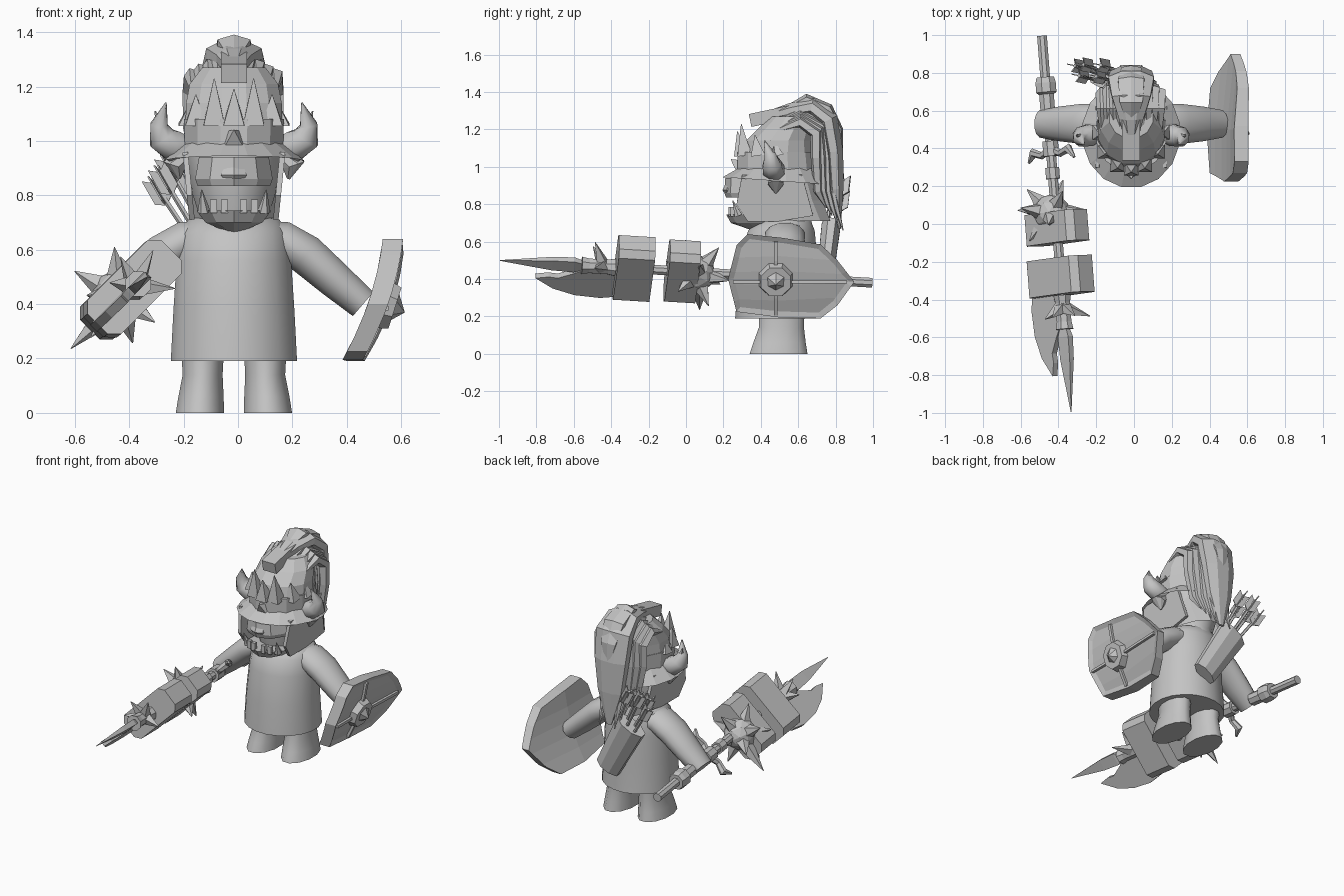
import bpy, bmesh, math
from mathutils import Vector, Matrix

cube = bpy.data.objects.get("Cube")
if cube:
    bpy.data.objects.remove(cube, do_unlink=True)

grey = bpy.data.materials.new("plain_grey")
grey.use_nodes = True
GREY = (0.55, 0.55, 0.55, 1)
grey.diffuse_color = GREY
grey.node_tree.nodes["Principled BSDF"].inputs["Base Color"].default_value = GREY

CX = -0.015          # the figure's own centre line
WORLD = Matrix.Identity(4)


def finish(name, bm, frame=WORLD, smooth=False):
    bmesh.ops.transform(bm, matrix=frame, verts=bm.verts)
    bmesh.ops.recalc_face_normals(bm, faces=bm.faces)
    mesh = bpy.data.meshes.new(name)
    bm.to_mesh(mesh)
    bm.free()
    mesh.materials.append(grey)
    obj = bpy.data.objects.new(name, mesh)
    bpy.context.collection.objects.link(obj)
    if smooth:
        bpy.ops.object.select_all(action='DESELECT')
        obj.select_set(True)
        bpy.context.view_layer.objects.active = obj
        bpy.ops.object.shade_smooth_by_angle(angle=math.radians(45))


def tube(name, path, radii, sides=8, ref=(1, 0, 0), frame=WORLD, smooth=False, cap=True, level=False):
    """Loft along a path; each radius is one number or (along ref, across ref)."""
    bm = bmesh.new()
    pts, rings = [Vector(p) for p in path], []
    for i, p in enumerate(pts):
        t = (pts[min(i + 1, len(pts) - 1)] - pts[max(i - 1, 0)]).normalized()
        if level:
            t = Vector((0, 0, 1))
        across = t.cross(Vector(ref)).normalized()
        along = across.cross(t)
        r = radii[i]
        a, b = r if isinstance(r, tuple) else (r, r)
        ring = []
        for k in range(sides):
            ang = math.tau * (k + 0.5) / sides
            ring.append(bm.verts.new(p + along * a * math.cos(ang) + across * b * math.sin(ang)))
        rings.append(ring)
    for lo, hi in zip(rings, rings[1:]):
        for k in range(sides):
            n = (k + 1) % sides
            bm.faces.new((lo[k], lo[n], hi[n], hi[k]))
    if cap:
        bm.faces.new(rings[0])
        bm.faces.new(rings[-1])
    finish(name, bm, frame, smooth)


def stack(name, rows, sides=12, smooth=False, cap=True):
    """Level rings on the centre line: (y, z, half width, half depth)."""
    tube(name, [(CX, y, z) for y, z, w, d in rows], [(w, d) for y, z, w, d in rows],
         sides, smooth=smooth, cap=cap, level=True)


def spike(name, base, tip, r, sides=4, frame=WORLD):
    d = Vector(tip) - Vector(base)
    ref = (0, 1, 0) if abs(d.y) < 0.8 * d.length else (1, 0, 0)
    tube(name, [base, tip], [r, 0.002], sides, ref, frame)


def box(name, centre, size, frame=WORLD, bevel=0):
    bm = bmesh.new()
    bmesh.ops.create_cube(bm, size=1)
    bmesh.ops.scale(bm, vec=size, verts=bm.verts)
    if bevel:
        edges = [e for e in bm.edges if abs(e.verts[0].co.z - e.verts[1].co.z) > 0.01]
        bmesh.ops.bevel(bm, geom=edges, offset=bevel, segments=1, affect='EDGES')
    bmesh.ops.translate(bm, vec=centre, verts=bm.verts)
    finish(name, bm, frame)


def plate(name, outline, thick, frame=WORLD):
    """Flat blade in local XZ, thick along Y."""
    bm = bmesh.new()
    face = bm.faces.new([bm.verts.new((x, -thick / 2, z)) for x, z in outline])
    ext = bmesh.ops.extrude_face_region(bm, geom=[face])['geom']
    bmesh.ops.translate(bm, vec=(0, thick, 0), verts=[v for v in ext if isinstance(v, bmesh.types.BMVert)])
    finish(name, bm, frame)


# Tunic, legs and arms
stack("tunic", [(.49, .19, .235, .23), (.49, .38, .225, .215), (.5, .56, .213, .2),
                (.51, .66, .2, .18), (.53, .71, .17, .14), (.55, .73, .1, .1)], 20, smooth=True)
stack("neck", [(.57, .68, .11, .11), (.55, .8, .11, .11)], smooth=True)
for side, label in ((-1, "right"), (1, "left")):
    x = CX + side * .115
    tube(label + "_leg", [(x + side * .01, .495, 0), (x + side * .006, .5, .06), (x, .51, .14), (x, .515, .3)],
         [(.092, .16), (.086, .145), (.076, .125), (.085, .125)], 12, smooth=True, level=True)
    tube(label + "_arm", [(CX + side * a, .53, z) for a, z in ((.08, .645), (.18, .632), (.265, .582), (.37, .49), (.475, .4))],
         [(.1, .066), (.11, .075), (.108, .077), (.095, .07), (.075, .06)], 12, (0, 1, 0), smooth=True)

# Head, muzzle, open jaw and teeth
stack("head", [(.5, .71, .125, .17), (.5, .8, .155, .19), (.5, .93, .175, .21), (.5, 1.02, .17, .2)], 14, smooth=True)
stack("muzzle", [(.38, .835, .14, .165), (.375, .86, .15, .17), (.375, .94, .135, .165)], 10)
stack("nose", [(.25, .84, .03, .03), (.235, .875, .055, .04), (.25, .93, .03, .03)], 6)
stack("lower_jaw", [(.4, .662, .02, .05), (.38, .7, .11, .14), (.375, .745, .145, .16)], 10)
for x in (-.075, -.035, .035, .075):
    box("tooth", (CX + x, .235 + 2.5 * x * x, .76), (.026, .022, .05))
for x in (-.11, .11):
    spike("tusk", (CX + x, .28, .74), (CX + x * 1.08, .25, .82), .024, 6)
for s in (-1, 1):
    plate("cheek_guard", [(.3, .96), (.62, .96), (.68, .74), (.5, .71), (.33, .71), (.27, .8)], .02,
          Matrix.Translation((CX + s * .155, 0, .72)) @ Matrix.Rotation(s * .1, 4, 'Y')
          @ Matrix.Translation((0, 0, -.72)) @ Matrix.Rotation(math.pi / 2, 4, 'Z'))

# Helmet: brim, dome, crown band with points, and neck guard
bm = bmesh.new()
inner, outer = [], []
for k in range(16):
    a = math.tau * (k + .5) / 16
    c, s = math.cos(a), math.sin(a)
    inner.append(bm.verts.new((CX + .18 * c, .49 + .21 * s, .995)))
    outer.append(bm.verts.new((CX + .262 * c, .48 + .29 * s, .925 - .02 * s)))
for k in range(16):
    bm.faces.new((inner[k], outer[k], outer[k - 1], inner[k - 1]))
bmesh.ops.solidify(bm, geom=bm.faces[:], thickness=.015)
finish("helmet_brim", bm)
stack("helmet_dome", [(.49, .95, .18, .21), (.49, 1.04, .185, .205), (.5, 1.14, .182, .185),
                      (.54, 1.21, .168, .155), (.57, 1.27, .12, .12)])
stack("crown_band", [(.49, .97, .188, .222), (.485, 1.08, .19, .216)])
stack("neck_guard", [(.57, .71, .15, .21), (.53, .82, .165, .205), (.5, .94, .17, .2)], cap=False)
for ang, height in ((180, .06), (212, .1), (244, .16), (270, .12), (296, .16), (328, .1), (0, .06)):
    px, py = math.cos(math.radians(ang)), math.sin(math.radians(ang))
    spike("crown_point", (CX + .165 * px, .485 + .19 * py, 1.06),
          (CX + .165 * px, .475 + .2 * py, 1.07 + height), .055)
spike("brow_peak", (CX, .31, .99), (CX, .24, 1.04), .07)
box("crest_holder", (0, 0, 0), (.095, .26, .07),
    Matrix.Translation((CX, .47, 1.275)) @ Matrix.Rotation(math.radians(12), 4, 'X'))

# Horned ear guards
for s in (-1, 1):
    def at(*pts):
        return [(CX + s * x, y, z) for x, y, z in pts]
    tube("horn", at((.16, .48, .97), (.22, .47, .98), (.265, .46, 1.01), (.275, .45, 1.06), (.25, .42, 1.14)),
         [.04, .062, .055, .034, .003], 8, (0, 1, 0), smooth=True)
    tube("ear_lobe", at((.17, .48, .95), (.22, .48, .91), (.2, .48, .86)), [.03, .045, .006], 8, (0, 1, 0))
    spike("horn_prong", at((.26, .46, 1.03))[0], at((.29, .47, 1.11))[0], .03, 5)

# Plume: one broad mass with loose strands on both sides
tube("plume", [(CX, y, z) for y, z in ((.44, 1.27), (.56, 1.3), (.67, 1.32), (.76, 1.25), (.79, 1.08), (.8, .88), (.82, .67))],
     [(.035, .03), (.07, .045), (.11, .055), (.13, .06), (.12, .055), (.09, .045), (.02, .008)], 8)
tube("plume_ridge", [(CX, y, z) for y, z in ((.52, 1.3), (.645, 1.355), (.76, 1.31), (.82, 1.2), (.83, 1.05))],
     [(.02, .015), (.07, .036), (.08, .03), (.06, .02), (.01, .01)], 6)
for s in (-1, 1):
    for i in range(4):
        x, drop = CX + s * (.055 + i * .033), i * .017
        path = [(x, .5, 1.25 - drop), (x, .61, 1.29 - drop), (x, .73 - i * .012, 1.23 - drop),
                (x, .77 - i * .025, 1.05), (x - s * i * .01, .78 - i * .025, .87),
                (x - s * i * .018, .84 - i * .03, .66 + i * .04)]
        tube("plume_strand", path, [.012, .03, .035, (.033, .03), (.028, .025), .003], 5)

# Quiver with arrows slung across the back
foot, mouth = Vector((.05, .735, .34)), Vector((-.145, .775, .68))
lean = (mouth - foot).normalized()
tube("quiver", [foot, mouth], [(.085, .045), (.105, .055)], 8)
for i in range(5):
    off = Vector((-.05 + .027 * i, .02 * (-1) ** i, .01 * i))
    end = mouth + lean * (.2 + .03 * (i % 3)) + off * 1.4 + Vector((0, .015, 0))
    tube("arrow_shaft", [mouth + off - lean * .05, end], [.01, .01], 5)
    for turn in (0, 90):
        turned = Matrix.Translation(end) @ lean.to_track_quat('Z', 'Y').to_matrix().to_4x4()
        plate("arrow_fletching", [(-.036, -.08), (0, -.105), (.036, -.08), (.036, .02), (0, -.01), (-.036, .02)],
              .006, turned @ Matrix.Rotation(math.radians(turn), 4, 'Z'))

# Weapon frame: local Z runs to the tip, local X points up and inward
axis = Vector((.155, -2, .12)).normalized()
up = Vector((.7, 0, .7))
up = (up - axis * up.dot(axis)).normalized()
W = Matrix((up, axis.cross(up), axis)).transposed().to_4x4()
W.translation = (-.41, 0, .44)


def on_shaft(name, *rings):
    tube(name, [(0, 0, z) for z, r in rings], [r for z, r in rings], frame=W)


on_shaft("weapon_shaft", (-1, .028), (.55, .028))
on_shaft("pommel_collar", (-.78, .05), (-.75, .058), (-.7, .058), (-.69, .042), (-.6, .042))
on_shaft("grip_collar", (-.44, .045), (-.36, .045))
on_shaft("mace_collar", (-.3, .04), (-.24, .04))
for s in (-1, 1):
    tube("crossguard", [(0, 0, -.4), (s * .07, 0, -.37), (s * .13, 0, -.39), (s * .17, 0, -.34)],
         [.025, .02, .026, .008], 6, (0, 1, 0), W)

# Spiked mace ball
ball = Vector((-.02, .01, -.06))
bm = bmesh.new()
bmesh.ops.create_icosphere(bm, subdivisions=2, radius=.1)
bmesh.ops.translate(bm, vec=ball, verts=bm.verts)
finish("mace_ball", bm, W)
for i in range(11):
    h = 1 - 2 * (i + .5) / 11
    a = i * 2.4
    d = Vector((math.cos(a) * math.sqrt(1 - h * h), math.sin(a) * math.sqrt(1 - h * h), h))
    spike("mace_spike", ball + d * .075, ball + d * .19, .045, 5, W)
spike("long_spike", (-.1, 0, -.08), (-.28, 0, -.1), .05, 5, W)

# Twin hammer heads
box("rear_hammer", (.0, 0, .02), (.37, .17, .165), W, .035)
box("front_hammer", (.0, 0, .28), (.385, .175, .195), W, .035)

# Spear point, axe blade and small thorns
on_shaft("spear_socket", (.38, .05), (.42, .042), (.52, .042), (.56, .05))
tube("spear_blade", [(0, 0, z) for z in (.53, .6, .72, 1)],
     [(.02, .015), (.055, .025), (.05, .022), (.002, .002)], 4, frame=W)
plate("axe_blade", [(-.02, .36), (-.2, .34), (-.22, .44), (-.21, .58), (-.17, .7), (-.1, .8),
                    (-.085, .73), (-.09, .68), (-.05, .6), (-.02, .55)], .035, W)
for ang, length in ((20, .14), (75, .12), (-50, .14), (130, .1)):
    c, s = math.cos(math.radians(ang)), math.sin(math.radians(ang))
    spike("thorn", (c * .02, s * .02, .45), (c * length, s * length, .5), .038, 4, W)


# Shield: curved plate, thinner to the rear, with sunken panel, ribs and boss
def bow(y, z):
    d = z - .2
    return .462 + .55 * d - .5 * d * d + .04 * max(0, y - .5)


bm = bmesh.new()
outline = [(.33, .64), (.52, .62), (.72, .585), (.81, .5), (.9, .385), (.81, .26), (.72, .19),
           (.5, .195), (.27, .225), (.225, .4), (.27, .58)]
bm.faces.new([bm.verts.new((0, y, z)) for y, z in outline])
cuts = [((0, 0, z), (0, 0, 1)) for z in (.28, .36, .44, .52)] + [((0, .5, 0), (0, 1, 0))]
for point, normal in cuts:
    bmesh.ops.bisect_plane(bm, geom=bm.verts[:] + bm.edges[:] + bm.faces[:], plane_co=point, plane_no=normal)
for v in bm.verts:
    v.co.x = bow(v.co.y, v.co.z) - .075 + .06 * max(0, v.co.y - .5)
ext = bmesh.ops.extrude_face_region(bm, geom=bm.faces[:])['geom']
for v in ext:
    if isinstance(v, bmesh.types.BMVert):
        v.co.x = bow(v.co.y, v.co.z)
bmesh.ops.recalc_face_normals(bm, faces=bm.faces)
bmesh.ops.inset_region(bm, faces=[g for g in ext if isinstance(g, bmesh.types.BMFace)], thickness=.03, depth=-.012)
finish("shield", bm)
tube("shield_rib_upright", [(bow(.48, z) - .005, .48, z) for z in (.21, .3, .4, .5, .6)], [(.014, .012)] * 5, 4, (0, 1, 0))
tube("shield_rib_level", [(bow(y, .39) - .004, y, .385) for y in (.25, .5, .86)], [.012] * 3, 4, (0, 0, 1))
tube("shield_boss", [(.53, .48, .4), (.577, .48, .385)], [.1, .085], 8, (0, 1, 0))
spike("boss_point", (.57, .48, .387), (.612, .48, .37), .058, 6)
